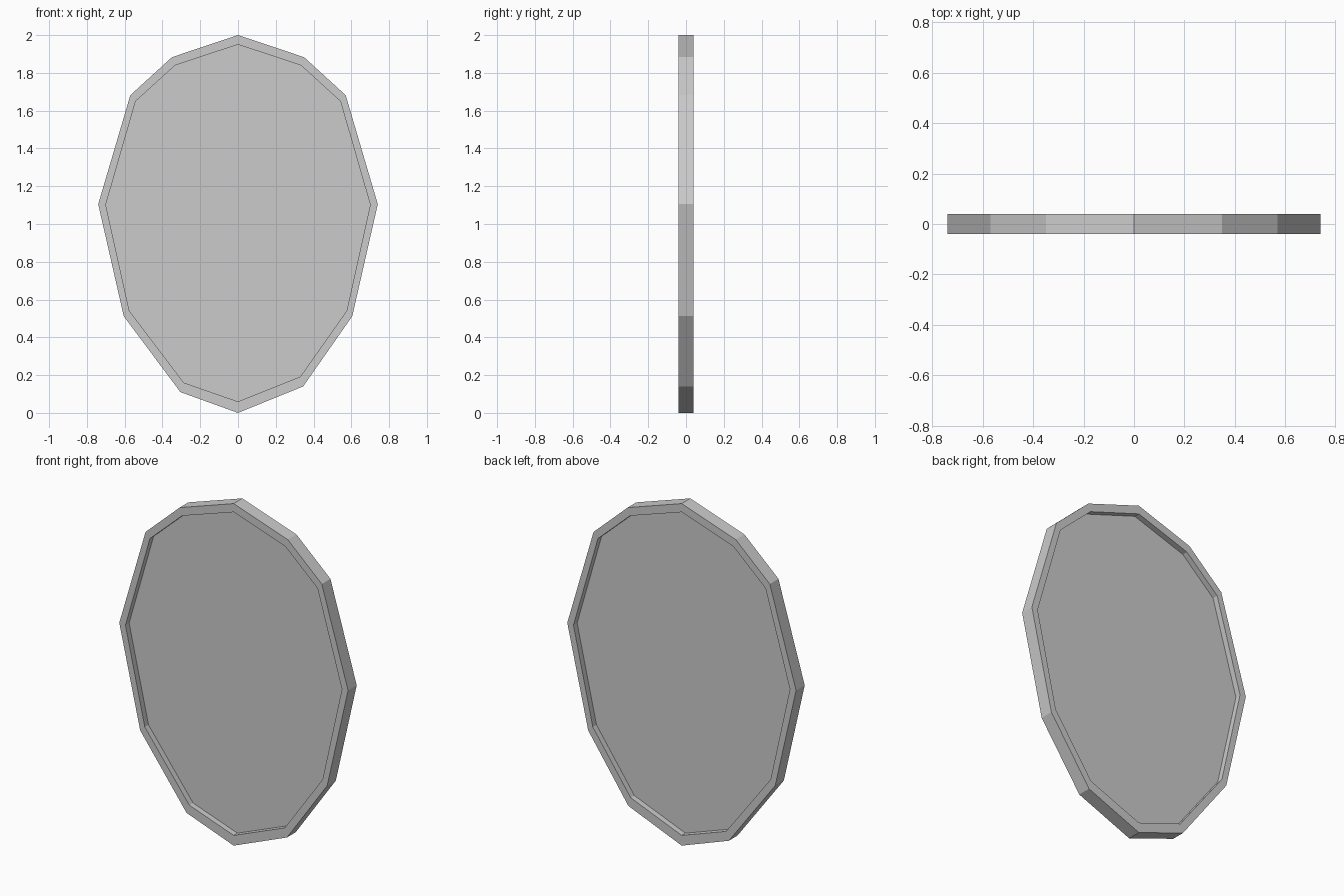
import bpy

if "Cube" in bpy.data.objects:
    bpy.data.objects.remove(bpy.data.objects["Cube"])

# Outer and inner outlines (x, z), clockwise from the top
OUTER = [(0, 2), (.35, 1.883), (.57, 1.682), (.74, 1.105), (.605, .512), (.345, .14),
         (0, 0), (-.305, .11), (-.605, .512), (-.74, 1.105), (-.57, 1.682), (-.35, 1.883)]
INNER = [(0, 1.95), (.333, 1.84), (.542, 1.65), (.70, 1.102), (.575, .54), (.33, .192),
         (0, .06), (-.287, .16), (-.575, .54), (-.70, 1.102), (-.542, 1.65), (-.333, 1.84)]
HALF = 0.04          # half thickness of the rim
PANEL = 0.006        # half thickness of the recessed panel
n = len(OUTER)


def build(name, rings, caps=False, closed=False):
    """Bridge (outline, y) rings in order; optionally cap or close the loop."""
    verts = [(x, y, z) for outline, y in rings for x, z in outline]
    faces = []
    count = len(rings)
    for r in range(count if closed else count - 1):
        a, b = r * n, ((r + 1) % count) * n
        for i in range(n):
            j = (i + 1) % n
            faces.append((a + i, b + i, b + j, a + j))
    if caps:
        faces.append(tuple(range(n)))
        faces.append(tuple(reversed(range((count - 1) * n, count * n))))
    mesh = bpy.data.meshes.new(name)
    mesh.from_pydata(verts, [], faces)
    mesh.update()
    obj = bpy.data.objects.new(name, mesh)
    bpy.context.collection.objects.link(obj)
    return obj


# Rim with faceted outer and inner walls, recessed panel on both sides: one closed body
build("framed_panel", [(INNER, -PANEL), (INNER, -HALF), (OUTER, -HALF),
                       (OUTER, HALF), (INNER, HALF), (INNER, PANEL)], caps=True)

# Make normals point outwards
import bmesh
me = bpy.data.objects["framed_panel"].data
bm = bmesh.new()
bm.from_mesh(me)
bmesh.ops.recalc_face_normals(bm, faces=bm.faces)
bm.to_mesh(me)
bm.free()
